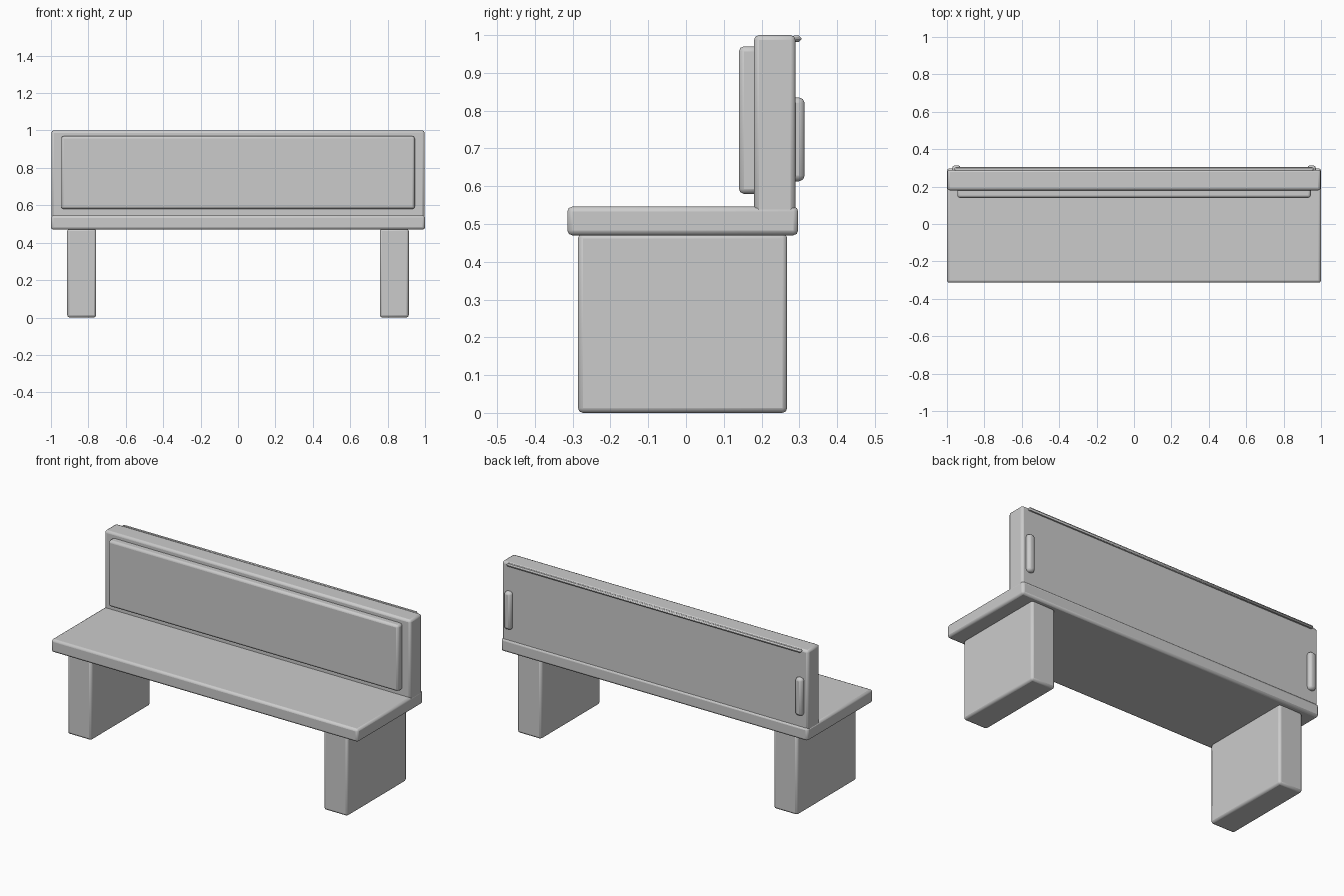
import bpy

if "Cube" in bpy.data.objects:
    bpy.data.objects.remove(bpy.data.objects["Cube"])


def box(name, x, y, z, bevel=0.013, segments=2):
    """Bevelled box from (min, max) ranges on each axis."""
    lo, hi = zip(x, y, z)
    bpy.ops.mesh.primitive_cube_add(size=1, location=[(a + b) / 2 for a, b in zip(lo, hi)])
    ob = bpy.context.object
    ob.name = name
    ob.scale = [b - a for a, b in zip(lo, hi)]
    bpy.ops.object.transform_apply(location=False, rotation=False, scale=True)
    mod = ob.modifiers.new("edge_bevel", 'BEVEL')
    mod.width = bevel
    mod.segments = segments
    bpy.ops.object.shade_smooth_by_angle(angle=0.6)
    return ob


# Seat slab and upright backrest
box("seat", (-1, 1), (-0.314, 0.297), (0.47, 0.546))
box("backrest", (-0.998, 0.998), (0.18, 0.29), (0.525, 1.0))

# Raised panel on the front of the backrest
box("back_panel", (-0.945, 0.945), (0.14, 0.195), (0.58, 0.97))

# Thin ridge along the top of the rear face
box("rear_trim", (-0.96, 0.96), (0.28, 0.306), (0.982, 0.999), 0.007, 1)

# Slab legs and upright rear handles, one per side
for side, s in (("left", -1), ("right", 1)):
    box(side + "_leg", sorted((s * 0.758, s * 0.913)), (-0.286, 0.268), (0.0, 0.475))
    box(side + "_rear_handle", sorted((s * 0.927, s * 0.972)), (0.27, 0.314), (0.613, 0.835), 0.015, 2)
